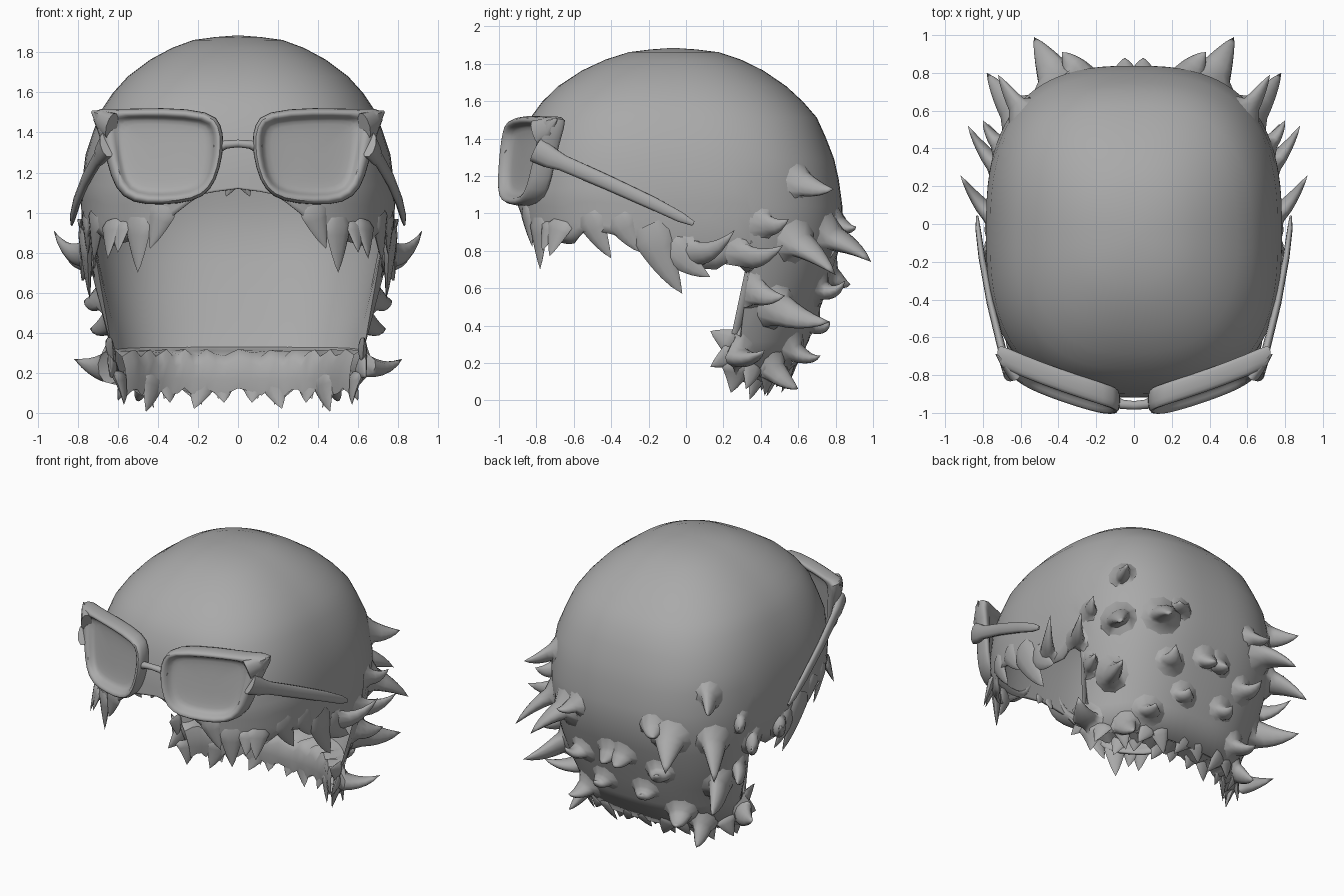
import bpy, bmesh, math
from mathutils import Vector
from mathutils.bvhtree import BVHTree

if "Cube" in bpy.data.objects:
    bpy.data.objects.remove(bpy.data.objects["Cube"])

grey = bpy.data.materials.new("warm_grey")
grey.diffuse_color = (0.4, 0.4, 0.4, 1)
grey.use_nodes = True
grey.node_tree.nodes["Principled BSDF"].inputs["Base Color"].default_value = grey.diffuse_color


def finish(bm, name, angle=60, mods=()):
    bmesh.ops.recalc_face_normals(bm, faces=bm.faces)
    me = bpy.data.meshes.new(name)
    bm.to_mesh(me)
    bm.free()
    ob = bpy.data.objects.new(name, me)
    bpy.context.collection.objects.link(ob)
    me.materials.append(grey)
    for kind, props in mods:
        m = ob.modifiers.new(kind.title(), kind)
        for k, v in props.items():
            setattr(m, k, v)
    bpy.context.view_layer.objects.active = ob
    ob.select_set(True)
    bpy.ops.object.shade_smooth_by_angle(angle=math.radians(angle))
    ob.select_set(False)
    return ob


def lerp_table(table, x):
    for p, q in zip(table, table[1:]):
        if x <= q[0]:
            f = (x - p[0]) / (q[0] - p[0])
            return [a + (b - a) * f for a, b in zip(p[1:], q[1:])]
    return list(table[-1][1:])


def bridge(bm, a, b):
    for j in range(len(a)):
        bm.faces.new((a[j], a[j - 1], b[j - 1], b[j]))


# Hair cap sections: height, half width, front y, back y
SECTIONS = [(1.885, 0, -.07, -.07), (1.87, .2, -.28, .15), (1.80, .39, -.5, .36),
            (1.65, .59, -.73, .58), (1.5, .69, -.84, .71), (1.3, .76, -.90, .79),
            (1.1, .785, -.92, .835), (.9, .78, -.90, .84), (.7, .74, -.75, .79),
            (.5, .69, -.60, .72), (.3, .66, -.92, .65), (.04, .60, -.4, .52)]
BY_INDEX = [(i,) + s for i, s in enumerate(SECTIONS)]
BY_HEIGHT = [(-s[0], i) for i, s in enumerate(SECTIONS)]
# Hem height by angle from the front, in degrees
HEM = [(0, 1.12), (8, 1.09), (20, .96), (32, .87), (51, .83), (60, .90), (70, .90),
       (80, .83), (88, .72), (95, .69), (100, .74), (108, .72), (112, .13), (180, .13)]


def cap_point(u, deg):
    z, a, yf, yb = lerp_table(BY_INDEX, u)
    s, c = math.sin(math.radians(deg)), math.cos(math.radians(deg))
    e = 2 / (2.3 + .4 * min(1, u / 5))
    x = a * math.copysign(abs(s) ** e, s)
    y = (yf + yb) / 2 - (yb - yf) / 2 * math.copysign(abs(c) ** e, c)
    return Vector((x, y, z))


# Hair cap: lofted shell, even rows down to the brow, then rows down to the hem
bm = bmesh.new()
UPPER, LOWER, STEP, BROW = 10, 7, 4, 5.6
pole = bm.verts.new((0, -.07, 1.885))
cols = []
for deg in range(-180, 180, STEP):
    end = lerp_table(BY_HEIGHT, -lerp_table(HEM, abs(deg))[0])[0]
    us = [BROW * r / UPPER for r in range(1, UPPER + 1)]
    us += [BROW + (end - BROW) * r / LOWER for r in range(1, LOWER + 1)]
    cols.append([bm.verts.new(cap_point(u, deg)) for u in us])
for i, a in enumerate(cols):
    b = cols[(i + 1) % len(cols)]
    bm.faces.new((pole, a[0], b[0]))
    for r in range(len(a) - 1):
        bm.faces.new((a[r], a[r + 1], b[r + 1], b[r]))
bmesh.ops.recalc_face_normals(bm, faces=bm.faces)
bm.normal_update()
cap_tree = BVHTree.FromBMesh(bm)
finish(bm, "hair_cap", 70, [("SOLIDIFY", dict(thickness=.018, offset=-1))])

# Neck roll: thick inner ledge along the bottom of the back hair
bm = bmesh.new()
prev = None
for deg in range(112, 249, STEP):
    ring = []
    wave = .02 * math.sin(deg * .5)
    middle = max(0, math.sin(math.radians((deg - 112) * 180 / 136))) ** .5
    for u, inset, dz in ((9.85, .016, 0), (9.95, .05, 0), (10, .16, wave), (10.2, .17, wave),
                         (10.5, .14, 0), (10.75, .10, wave), (10.65, .01, 0)):
        p = cap_point(u, deg)
        n = Vector((p.x, p.y, 0)).normalized()
        p -= n * inset * (.3 + .7 * middle)
        ring.append(bm.verts.new(p + Vector((0, 0, dz))))
    if prev:
        for k in range(6):
            bm.faces.new((prev[k], prev[k + 1], ring[k + 1], ring[k]))
    prev = ring
finish(bm, "neck_roll", 50)


# Hair tufts: curved tapering horns, with a flared root on the cap or a thin hanging root
def horn(bm, base, tip, width, sag, rooted, snap=.9):
    p0, p2 = Vector(base), Vector(tip)
    loc, n = cap_tree.find_nearest(p0)[:2]
    p0 = loc - n * .012 if rooted else p0.lerp(loc - n * .009, snap)
    p1 = (p0 + p2) / 2 + Vector(sag) + (n * .02 if rooted else Vector())
    out = Vector((p0.x, p0.y * .8, 0)).normalized()
    wide = (p2 - p0).cross(n if not rooted else out)
    if wide.length < .35 * (p2 - p0).length:
        wide = (p2 - p0).cross(Vector((0, 0, 1)))
    wide.normalize()
    flat = .65 if rooted else .32
    rings = []
    for k in range(6):
        t = (k / 6) ** 1.1
        p = p0 * (1 - t) ** 2 + p1 * 2 * t * (1 - t) + p2 * t * t
        d = ((p1 - p0) * (1 - t) + (p2 - p1) * t).normalized()
        if rooted and k < 2:
            d = (d + n * (1.5 - k)).normalized()
        thick = wide.cross(d).normalized()
        w = width * (1 - t) ** .85
        if k == 0:
            w *= 1.4 if rooted else .6
        ring = [p + wide * w * math.cos(j * math.tau / 10)
                + thick * w * (flat if k or not rooted else 1) * math.sin(j * math.tau / 10) for j in range(10)]
        if rooted and k == 0:
            hits = [cap_tree.find_nearest(q) for q in ring]
            ring = [h[0] - h[1] * .008 for h in hits]
        rings.append([bm.verts.new(q) for q in ring])
    end = bm.verts.new(p2)
    for a, b in zip(rings, rings[1:]):
        bridge(bm, a, b)
    for j in range(10):
        bm.faces.new((rings[-1][j], rings[-1][j - 1], end))


# Base, tip, width and sag height of the back and side tufts
SIDE = [((.74, .03, .80), (.92, .26, .91), .08, -.09), ((.74, .3, .78), (.88, .52, .83), .08, -.07),
        ((.62, .58, .85), (.78, .8, .67), .10, .03), ((.40, .74, .88), (.53, .99, .74), .11, .03),
        ((.60, .60, 1.17), (.72, .79, 1.13), .08, -.04), ((.30, .8, .95), (.38, .91, .93), .08, -.04),
        ((.60, .48, .5), (.74, .77, .42), .10, -.05), ((.60, .22, .24), (.82, .42, .27), .10, -.06),
        ((.35, .55, .28), (.42, .72, .24), .09, -.05), ((.05, .75, .68), (.05, .88, .62), .09, -.03),
        ((.66, .36, .6), (.77, .53, .56), .08, -.05), ((.30, .70, .6), (.36, .85, .64), .09, -.06),
        ((.16, .66, .42), (.18, .77, .42), .09, -.05), ((.45, .45, .18), (.5, .6, .06), .08, -.03),
        ((.72, .42, .95), (.80, .55, .97), .07, -.05)]
# Fringe and hem tufts hanging down
HANG = [((.48, -.76, .98), (.50, -.78, .70), .09, -.02), ((.62, -.66, .96), (.65, -.73, .77), .09, 0),
        ((.70, -.52, 1.0), (.72, -.40, .76), .09, -.03), ((.74, -.36, .99), (.75, -.24, .79), .09, -.03),
        ((.75, -.20, .94), (.74, -.02, .57), .12, -.06), ((.36, -.83, 1.04), (.44, -.82, .82), .08, -.02),
        ((.75, -.08, .84), (.78, .13, .66), .10, -.05), ((.03, -.9, 1.15), (.06, -.89, 1.08), .04, 0),
        ((.57, -.70, .95), (.60, -.77, .80), .08, 0),
        ((.66, .24, .30), (.63, .13, .37), .08, 0), ((.66, .25, .24), (.64, .13, .18), .08, 0)]
HEM_TIPS = [(.57, .24, .04), (.46, .34, .005), (.34, .40, .05), (.22, .43, .02), (.07, .44, .05)]

bm = bmesh.new()
for m in (1, -1):
    for rooted, group in ((True, SIDE), (False, HANG)):
        for base, tip, w, sag in group:
            horn(bm, (m * base[0], base[1], base[2]), (m * tip[0], tip[1], tip[2]), w, (0, 0, sag), rooted)
    for i, (x, y, z) in enumerate(HEM_TIPS):
        lean = .04 if i % 2 else -.03
        horn(bm, (m * (x - lean), y + .03, .2), (m * x, y, z), .1, (m * -.02, .02, 0), False, .15)
        horn(bm, (m * (x + lean), y + .1, .2), (m * (x - lean), y + .08, z + .02), .08, (0, .02, 0), False, .6)
finish(bm, "hair_tufts", 60)


# Glasses: plane of the lenses, bowed back toward the temples
def lens_y(x, z):
    d = x - .1
    return -.95 + .25 * d + .18 * d * d + .12 * (z - 1.28)


OUTER = [(.085, 1.44), (.13, 1.505), (.38, 1.525), (.62, 1.51), (.75, 1.525), (.69, 1.40), (.65, 1.25),
         (.615, 1.12), (.53, 1.045), (.38, 1.04), (.22, 1.055), (.135, 1.11), (.09, 1.22), (.07, 1.35)]
INNER = [(.135, 1.42), (.165, 1.455), (.37, 1.47), (.55, 1.47), (.595, 1.455), (.60, 1.39), (.585, 1.26),
         (.56, 1.15), (.51, 1.105), (.38, 1.095), (.23, 1.11), (.17, 1.15), (.14, 1.22), (.125, 1.34)]


def loop(bm, m, f, depth, shrink=1):
    pts = [(o[0] * f + i[0] * (1 - f), o[1] * f + i[1] * (1 - f)) for o, i in zip(OUTER, INNER)]
    pts = [(.37 + (x - .37) * shrink, 1.28 + (z - 1.28) * shrink) for x, z in pts]
    return [bm.verts.new((m * x, lens_y(x, z) + depth, z)) for x, z in pts]


for m, side in ((1, "right"), (-1, "left")):
    # Rounded frame flowing into a dished lens on the front and back
    bm = bmesh.new()
    rings = [loop(bm, m, *s) for s in
             ((0, .012, .5), (0, .005, .9), (.05, -.005), (.3, -.05), (.8, -.055), (1.05, -.02),
              (1.05, .05), (.8, .07), (.2, .06), (.05, .03), (0, .02, .9), (0, .022, .5))]
    for a, b in zip(rings, rings[1:]):
        bridge(bm, a, b)
    for ring, depth in ((rings[0], .012), (rings[-1], .022)):
        mid = bm.verts.new((m * .37, lens_y(.37, 1.28) + depth, 1.28))
        for j in range(len(ring)):
            bm.faces.new((ring[j], ring[j - 1], mid))
    finish(bm, side + "_lens_frame", 80, [("SUBSURF", dict(levels=1, render_levels=1))])


def tube(name, pts, width, height):
    """Oval tube through (x, y, z, scale) points."""
    bm = bmesh.new()
    rings = []
    for i, p in enumerate(pts):
        q, r = pts[max(i - 1, 0)], pts[min(i + 1, len(pts) - 1)]
        d = (Vector(r[:3]) - Vector(q[:3])).normalized()
        up = Vector((0, 0, 1))
        up = (up - d * up.dot(d)).normalized()
        across = d.cross(up)
        rings.append([bm.verts.new(Vector(p[:3]) + (across * width * math.cos(t) + up * height * math.sin(t)) * p[3])
                      for t in (j * math.tau / 10 for j in range(10))])
    for a, b in zip(rings, rings[1:]):
        bridge(bm, a, b)
    bm.faces.new(rings[0])
    bm.faces.new(rings[-1])
    finish(bm, name, 60)


# Nose bridge, pointed frame corners and temple arms
tube("nose_bridge", [(-.11, -.94, 1.32, 1.3), (-.06, -.955, 1.34, 1), (0, -.96, 1.345, .9),
                     (.06, -.955, 1.34, 1), (.11, -.94, 1.32, 1.3)], .025, .022)
for m, side in ((1, "right"), (-1, "left")):
    tube(side + "_corner", [(m * .63, -.80, 1.43, 1.2), (m * .68, -.74, 1.46, .9),
                            (m * .73, -.69, 1.505, .1)], .03, .06)
    tube(side + "_temple", [(m * .655, -.80, 1.34, 1.6), (m * .685, -.72, 1.295, 1.3), (m * .70, -.66, 1.27, 1),
                            (m * .76, -.42, 1.165, .9), (m * .805, -.18, 1.055, .8), (m * .825, -.03, .98, .65),
                            (m * .83, .04, .945, .3)], .022, .045)
